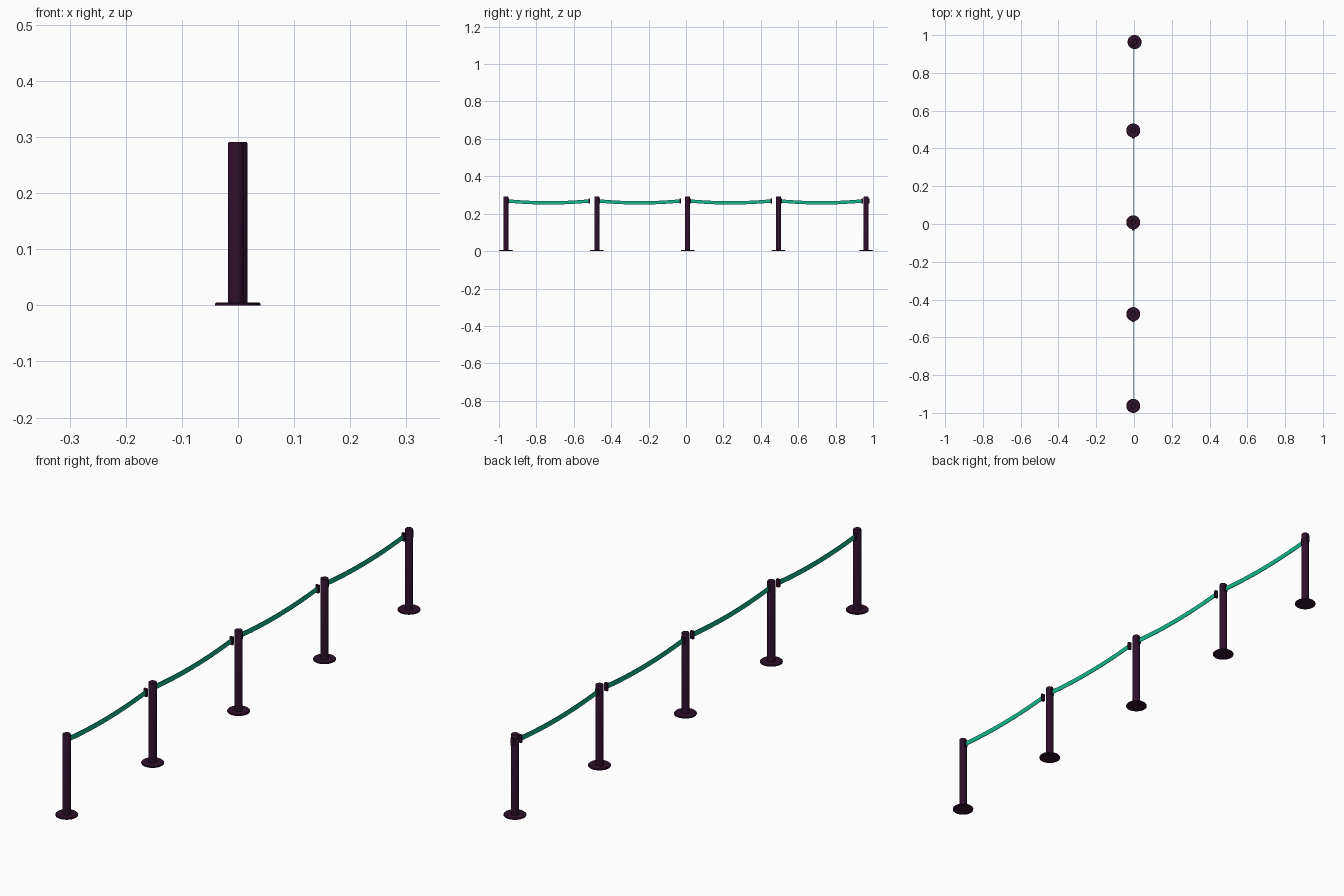
import bpy, bmesh, math

if "Cube" in bpy.data.objects:
    bpy.data.objects.remove(bpy.data.objects["Cube"])


def material(name, rgb):
    m = bpy.data.materials.new(name)
    m.diffuse_color = (*rgb, 1)
    m.use_nodes = True
    m.node_tree.nodes["Principled BSDF"].inputs["Base Color"].default_value = m.diffuse_color
    return m


DARK = material("dark_plum", (0.028, 0.005, 0.024))
GREEN = material("belt_green", (0.006, 0.48, 0.26))


def finish(name, bm, mat):
    bmesh.ops.recalc_face_normals(bm, faces=bm.faces)
    me = bpy.data.meshes.new(name)
    bm.to_mesh(me)
    bm.free()
    me.materials.append(mat)
    ob = bpy.data.objects.new(name, me)
    bpy.context.collection.objects.link(ob)
    return ob


def lathe(name, profile, x, y, mat, n=32):
    bm = bmesh.new()
    rings = [[bm.verts.new((x + r * math.cos(2 * math.pi * k / n),
                            y + r * math.sin(2 * math.pi * k / n), z))
              for k in range(n)] for r, z in profile]
    for a, b in zip(rings, rings[1:]):
        for k in range(n):
            bm.faces.new((a[k], a[(k + 1) % n], b[(k + 1) % n], b[k]))
    bm.faces.new(rings[0])
    bm.faces.new(rings[-1])
    ob = finish(name, bm, mat)
    bpy.ops.object.select_all(action='DESELECT')
    ob.select_set(True)
    bpy.context.view_layer.objects.active = ob
    bpy.ops.object.shade_smooth_by_angle(angle=math.radians(30))


def box(name, centre, size, mat):
    bm = bmesh.new()
    bmesh.ops.create_cube(bm, size=1)
    bmesh.ops.scale(bm, vec=size, verts=bm.verts)
    bmesh.ops.translate(bm, vec=centre, verts=bm.verts)
    finish(name, bm, mat)


def belt(name, x, y0, y1, steps=16, half_t=0.001, half_h=0.009):
    # flat strap sagging gently between its two ends
    bm = bmesh.new()
    rings = []
    for i in range(steps + 1):
        t = i / steps
        z = 0.268 - 0.010 * 4 * t * (1 - t)
        rings.append([bm.verts.new((x + sx * half_t, y0 + (y1 - y0) * t, z + sz * half_h))
                      for sx, sz in ((-1, -1), (1, -1), (1, 1), (-1, 1))])
    for a, b in zip(rings, rings[1:]):
        for k in range(4):
            bm.faces.new((a[k], a[(k + 1) % 4], b[(k + 1) % 4], b[k]))
    bm.faces.new(rings[0])
    bm.faces.new(rings[-1])
    finish(name, bm, GREEN)


# post with a disc foot, outlined in one profile
POST = [(0.037, 0), (0.037, 0.003), (0.035, 0.005), (0.0135, 0.005),
        (0.0135, 0.289), (0.0125, 0.291)]
X = -0.004
posts = [(X, -0.963), (X, -0.477), (X, 0.009), (X, 0.495), (0.003, 0.963)]

for i, (x, y) in enumerate(posts, 1):
    lathe(f"post_{i}", POST, x, y, DARK)
    # belt outlet on the post
    box(f"belt_outlet_{i}", (x, y + 0.014, 0.268), (0.012, 0.006, 0.026), DARK)
    if i < len(posts):
        # strap and its end clip, stopping just short of the next post
        belt(f"belt_{i}", X, y + 0.013, y + 0.444)
        box(f"belt_clip_{i}", (X, y + 0.447, 0.268), (0.012, 0.008, 0.028), DARK)
